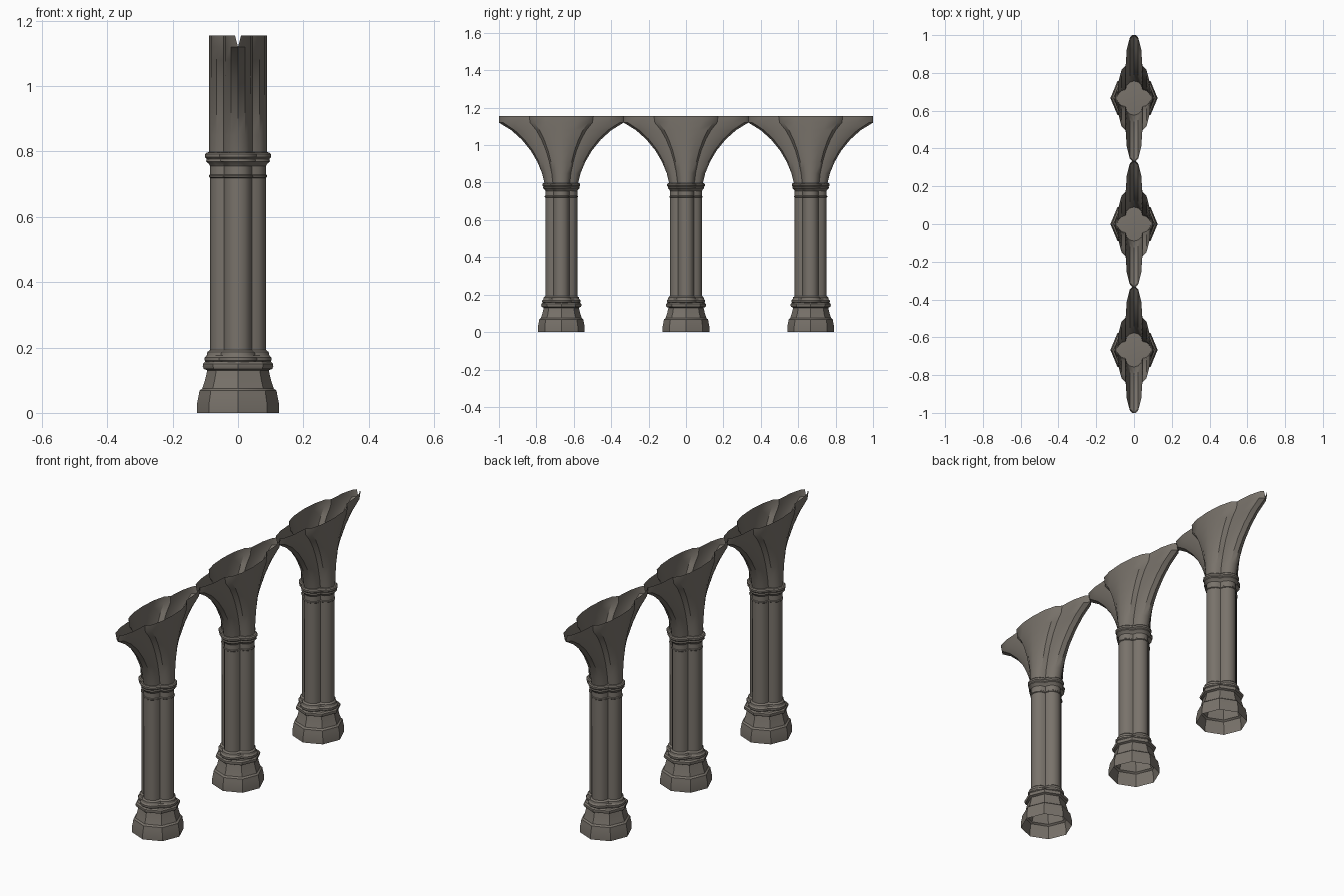
import bpy, bmesh, math

if "Cube" in bpy.data.objects:
    bpy.data.objects.remove(bpy.data.objects["Cube"])

stone = bpy.data.materials.new("warm_grey_stone")
stone.diffuse_color = (0.19, 0.17, 0.146, 1)
stone.use_nodes = True
stone.node_tree.nodes["Principled BSDF"].inputs["Base Color"].default_value = stone.diffuse_color

SPACING = 2 / 3
HALF_BAY = SPACING / 2


def octagon(r):
    return [(r * math.cos(i * math.pi / 4), r * math.sin(i * math.pi / 4)) for i in range(8)]


def quatrefoil(c, r, sy=1.0, seg=6):
    """Four round lobes, centred c from the axis, joined at the valleys."""
    a = math.pi / 4 + math.asin(min(1, c / (r * math.sqrt(2))))
    pts = []
    for k in range(4):
        q = k * math.pi / 2
        for i in range(seg):
            t = -a + 2 * a * i / seg
            x, y = c + r * math.cos(t), r * math.sin(t)
            pts.append((x * math.cos(q) - y * math.sin(q),
                        (x * math.sin(q) + y * math.cos(q)) * sy))
    return pts


def loft(name, rows, y, cap_bottom=False, cap_top=False, clip=None):
    """Skin a stack of (z, outline) rows into one part."""
    bm = bmesh.new()
    rings = [[bm.verts.new((px, py, z)) for px, py in outline] for z, outline in rows]
    n = len(rings[0])
    for lo, hi in zip(rings, rings[1:]):
        for i in range(n):
            j = (i + 1) % n
            bm.faces.new((lo[i], lo[j], hi[j], hi[i]))
    if cap_bottom:
        bm.faces.new(rings[0])
    if cap_top:
        bm.faces.new(rings[-1])
    if clip:
        for s in (1, -1):
            bmesh.ops.bisect_plane(bm, geom=bm.verts[:] + bm.edges[:] + bm.faces[:],
                                   plane_co=(0, s * clip, 0), plane_no=(0, s, 0),
                                   clear_outer=True)
    mesh = bpy.data.meshes.new(name)
    bm.to_mesh(mesh)
    bm.free()
    mesh.materials.append(stone)
    ob = bpy.data.objects.new(name, mesh)
    ob.location.y = y
    bpy.context.collection.objects.link(ob)
    bpy.ops.object.select_all(action='DESELECT')
    ob.select_set(True)
    bpy.context.view_layer.objects.active = ob
    bpy.ops.object.shade_smooth_by_angle(angle=math.radians(32))
    return ob


# Profiles: (height, reach from the axis)
PLINTH = [(0, .125), (.03, .125), (.055, .12), (.068, .118), (.075, .109), (.10, .101),
          (.13, .094), (.135, .105), (.143, .108), (.15, .107), (.157, .100)]
SHAFT_FOOT = [(.155, .098), (.160, .102), (.170, .102), (.176, .096), (.186, .094), (.193, .086)]
NECK_RING = [(.719, .085), (.722, .089), (.727, .089), (.730, .085)]
CAPITAL = [(.755, .085), (.764, .091), (.770, .098), (.777, .096), (.783, .101),
           (.792, .101), (.797, .096), (.798, .088)]
# Vault: (height, reach along the arcade)
ARC = [(.79, .0885), (.85, .103), (.91, .128), (.97, .163), (1.03, .212),
       (1.08, .268), (1.12, HALF_BAY), (1.155, .3432)]

LOBE = .0427


def lobed(profile):
    return [(z, quatrefoil(LOBE, reach - LOBE)) for z, reach in profile]


for n, y in enumerate((-SPACING, 0, SPACING), 1):
    loft(f"plinth_{n}", [(z, octagon(r)) for z, r in PLINTH], y, cap_top=True)
    loft(f"shaft_foot_{n}", lobed(SHAFT_FOOT), y)
    loft(f"shaft_{n}", lobed([(.157, .0854), (.79, .0854)]), y, cap_top=True)
    loft(f"neck_ring_{n}", lobed(NECK_RING), y)
    loft(f"capital_{n}", lobed(CAPITAL), y, cap_top=True)
    # Open vault shell, widening only along the arcade and cut at mid bay
    loft(f"vault_{n}", [(z, quatrefoil(.04425, .04425, reach / .0885)) for z, reach in ARC],
         y, clip=HALF_BAY)
